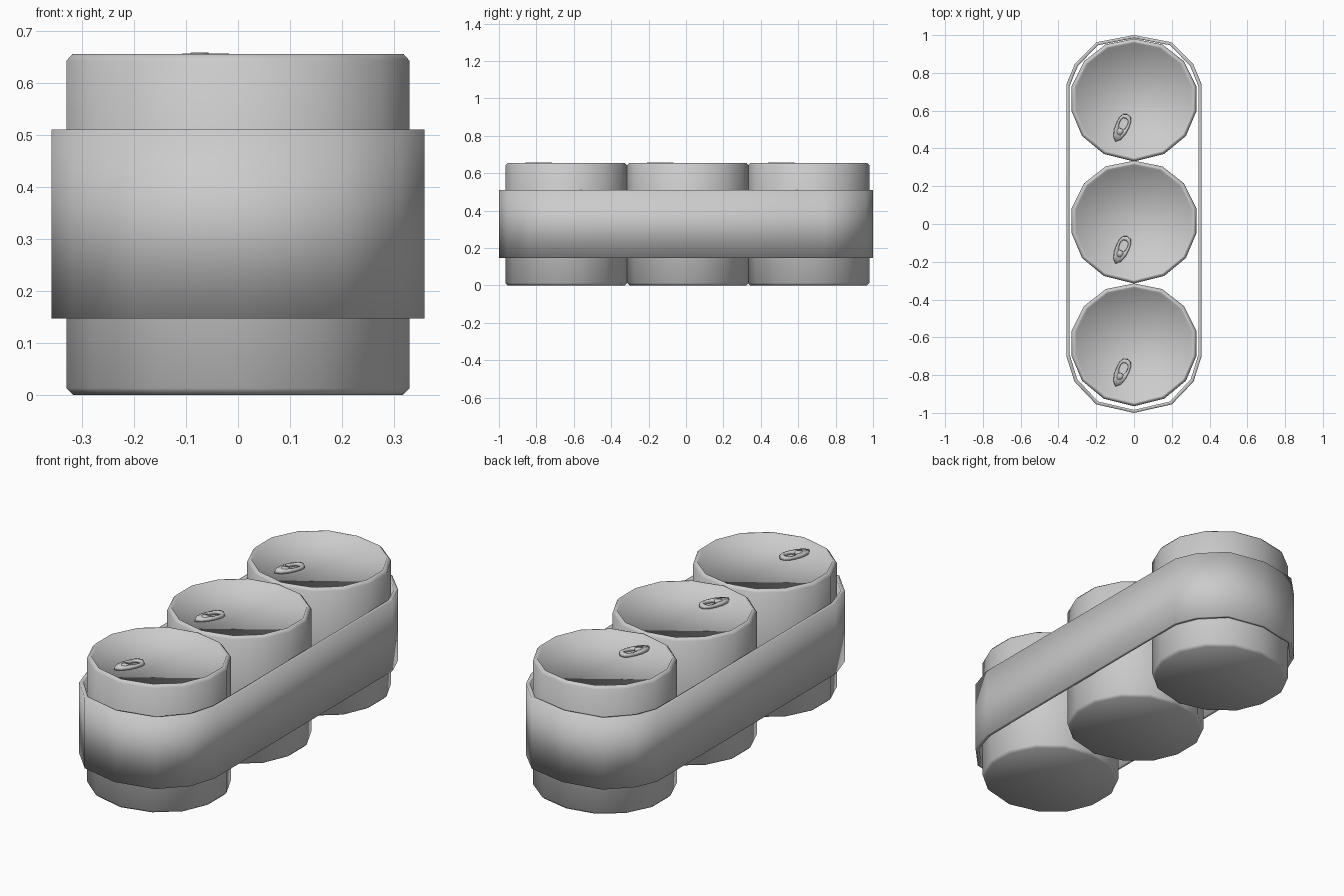
import bpy, bmesh, math
from mathutils import Matrix, Vector

cube = bpy.data.objects.get("Cube")
if cube:
    bpy.data.objects.remove(cube)

# One plain grey for the whole pack
grey = bpy.data.materials.new("light grey")
grey.use_nodes = True
grey.diffuse_color = (0.6, 0.6, 0.6, 1)
grey.node_tree.nodes["Principled BSDF"].inputs["Base Color"].default_value = (0.6, 0.6, 0.6, 1)


def loft(name, rings, closed=False, caps=True):
    """Skin a stack of equal rings, optionally capped or joined end to start."""
    bm = bmesh.new()
    loops = [[bm.verts.new(p) for p in ring] for ring in rings]
    pairs = list(zip(loops, loops[1:]))
    if closed:
        pairs.append((loops[-1], loops[0]))
    for a, b in pairs:
        n = len(a)
        for i in range(n):
            j = (i + 1) % n
            bm.faces.new((a[i], a[j], b[j], b[i]))
    if caps and not closed:
        bm.faces.new(loops[0][::-1])
        bm.faces.new(loops[-1])
    bmesh.ops.recalc_face_normals(bm, faces=bm.faces)
    mesh = bpy.data.meshes.new(name)
    bm.to_mesh(mesh)
    bm.free()
    mesh.materials.append(grey)
    mesh.shade_smooth()
    obj = bpy.data.objects.new(name, mesh)
    bpy.context.collection.objects.link(obj)
    return obj


def mirrored(half):
    """Complete a right-hand outline running from back to front."""
    return half + [(-x, y) for x, y in reversed(half) if x > 0]


# Can outline: fourteen slightly uneven sides
can_outline = mirrored([(0, .325), (.15, .295), (.265, .205), (.33, .075),
                        (.33, -.06), (.275, -.19), (.16, -.285), (0, -.325)])
# Can profile as (scale, height): bottom chamfer, wall, top chamfer, rim, sunken lid
can_profile = [(.96, 0), (1, .013), (1, .642), (.965, .655),
               (.94, .655), (.915, .64)]

# Pull tab outline in its own frame, narrow end towards -y
tab_outline = mirrored([(0, .08), (.022, .072), (.033, .05), (.036, .02),
                        (.034, -.02), (.022, -.058), (0, -.08)])


def tab_ring(origin, scale, z, shift=0.0, stretch=1.0):
    turn = Matrix.Rotation(math.radians(-24), 3, 'Z')
    return [origin + turn @ Vector((x * scale, y * scale * stretch + shift, z))
            for x, y in tab_outline]


for place, cy in (("front", -.64), ("middle", .01), ("back", .656)):
    loft(place + "_can", [[(x * s, y * s + cy, z) for x, y in can_outline]
                          for s, z in can_profile])
    origin = Vector((-.066, cy - .148, 0))
    # Finger loop with a hole
    loft(place + "_tab_loop", [tab_ring(origin, 1, .641),
                               tab_ring(origin, .96, .656),
                               tab_ring(origin, .62, .656, .02, .75),
                               tab_ring(origin, .58, .641, .02, .75)], closed=True)
    # Rivet plate across the narrow end
    loft(place + "_tab_rivet", [tab_ring(origin, .5, .639, -.022, .5),
                                tab_ring(origin, .45, .658, -.022, .5)])

# Band wrapped round the three cans
back_end = [(0, 1), (.2, .962), (.312, .85), (.358, .74)]
band_outline = mirrored(back_end + [(.358, -.70), (.315, -.835), (.2, -.955), (0, -1)])
band_inner = [(x * .954, y * .984) for x, y in band_outline]
loft("wrap_band", [[(x, y, z) for x, y in outline]
                   for outline, z in ((band_outline, .147), (band_outline, .51),
                                      (band_inner, .51), (band_inner, .147))], closed=True)
